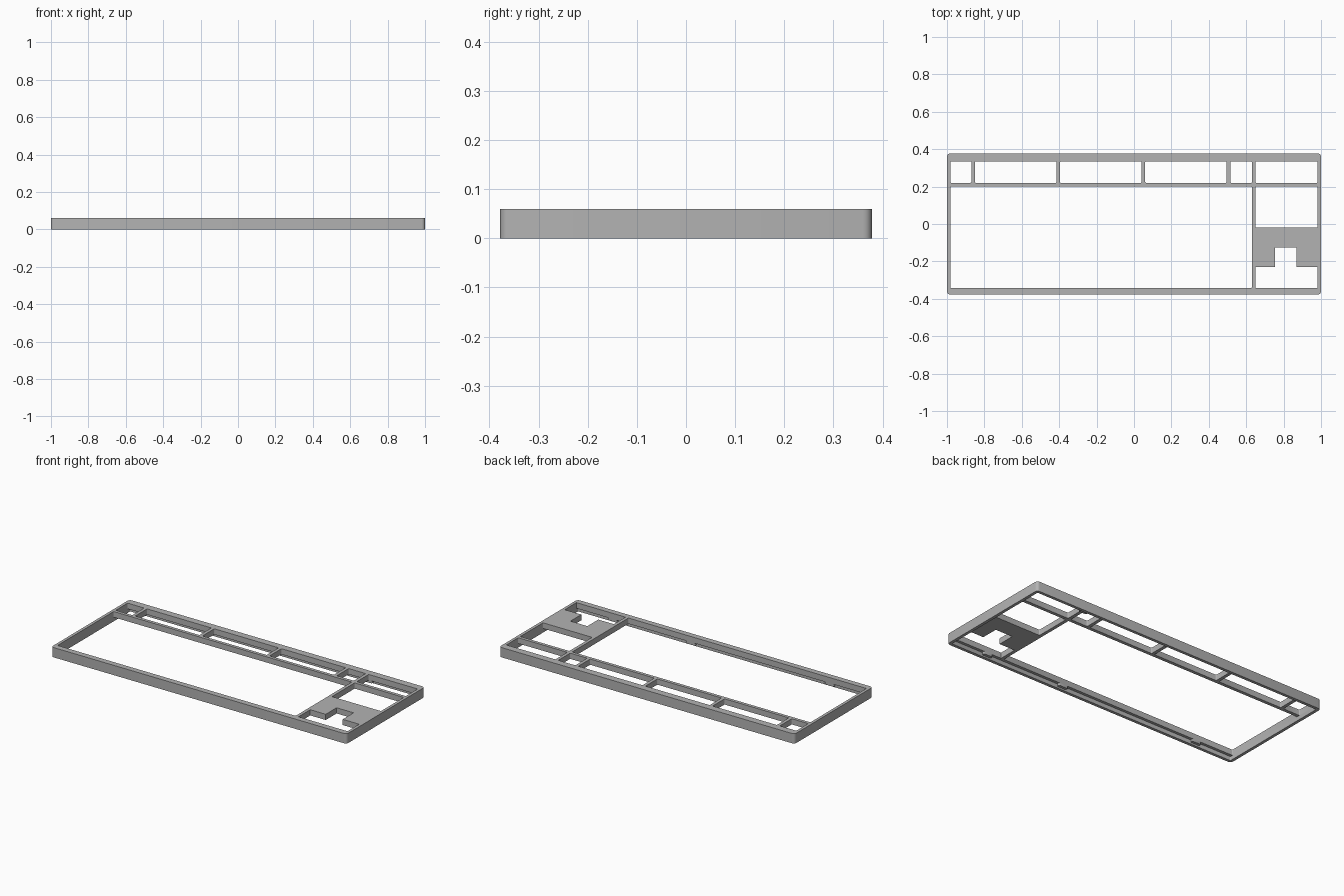
import bpy
import bmesh
import math

cube = bpy.data.objects.get("Cube")
if cube:
    bpy.data.objects.remove(cube, do_unlink=True)

HX, HY, TOP, UNDER = 1.0, 0.378, 0.06, 0.025
WALL = 0.018

grey = bpy.data.materials.new("plain grey")
grey.use_nodes = True
colour = (0.45, 0.45, 0.45, 1)
grey.diffuse_color = colour
grey.node_tree.nodes["Principled BSDF"].inputs["Base Color"].default_value = colour


def rect(x0, x1, y0, y1, r=0.005):
    """Rounded rectangle outline."""
    pts = []
    corners = [(x1 - r, y1 - r), (x0 + r, y1 - r), (x0 + r, y0 + r), (x1 - r, y0 + r)]
    for i, (cx, cy) in enumerate(corners):
        for k in range(5):
            a = math.pi / 2 * (i + k / 4)
            pts.append((cx + r * math.cos(a), cy + r * math.sin(a)))
    return pts


def slab(name, outlines, z0, z1):
    """Extrude a flat outline with holes between two heights."""
    curve = bpy.data.curves.new(name, "CURVE")
    curve.dimensions = "2D"
    curve.fill_mode = "BOTH"
    curve.extrude = (z1 - z0) / 2
    for pts in outlines:
        spline = curve.splines.new("POLY")
        spline.points.add(len(pts) - 1)
        for p, (x, y) in zip(spline.points, pts):
            p.co = (x, y, 0, 1)
        spline.use_cyclic_u = True
    temp = bpy.data.objects.new(name + " outline", curve)
    bpy.context.collection.objects.link(temp)
    deps = bpy.context.evaluated_depsgraph_get()
    mesh = bpy.data.meshes.new_from_object(temp.evaluated_get(deps))
    bpy.data.objects.remove(temp, do_unlink=True)

    bm = bmesh.new()
    bm.from_mesh(mesh)
    bmesh.ops.remove_doubles(bm, verts=bm.verts, dist=0.0001)
    bmesh.ops.translate(bm, verts=bm.verts, vec=(0, 0, (z0 + z1) / 2))
    bmesh.ops.recalc_face_normals(bm, faces=bm.faces)
    bm.to_mesh(mesh)
    bm.free()
    mesh.materials.clear()
    mesh.materials.append(grey)
    obj = bpy.data.objects.new(name, mesh)
    bpy.context.collection.objects.link(obj)
    bpy.ops.object.select_all(action="DESELECT")
    obj.select_set(True)
    bpy.context.view_layer.objects.active = obj
    bpy.ops.object.shade_smooth_by_angle(angle=math.radians(30))
    return obj


outer = rect(-HX, HX, -HY, HY, 0.018)
inner_x = HX - WALL
split_l, split_r = 0.63, 0.65      # rib beside the right-hand cluster
row_lo, row_hi = 0.22, 0.335       # back row of openings
main_hi, front = 0.2, -0.343

# Openings of the back row, separated by narrow cross ribs
edges = [-inner_x, -0.86, -0.405, 0.05, 0.505, 0.64, inner_x]
holes = []
for i, (a, b) in enumerate(zip(edges, edges[1:])):
    x0 = a if i == 0 else a + 0.01
    x1 = b if b == inner_x else b - 0.01
    holes.append(rect(x0, x1, row_lo, row_hi))

# Main opening, upper cluster opening and stepped lower opening
holes.append(rect(-inner_x, split_l, front, main_hi))
holes.append(rect(split_r, inner_x, -0.02, main_hi))
step, peak = -0.23, -0.125
holes.append([(split_r, front), (inner_x, front), (inner_x, step), (0.87, step),
              (0.87, peak), (0.755, peak), (0.755, step), (split_r, step)])

slab("top_frame", [outer] + holes, UNDER, TOP)

# Thin skirt around the hollow underside
slab("outer_wall", [outer, rect(-inner_x, inner_x, -HY + WALL, HY - WALL)], 0, UNDER)

# Small catches under the front and back lips
for i, x in enumerate((-0.73, 0.21, 0.74)):
    slab(f"front_catch_{i + 1}", [rect(x - 0.03, x + 0.03, -HY + WALL, front)], 0.01, UNDER)
slab("back_catch", [rect(0.62, 0.67, row_hi, HY - WALL)], 0.01, UNDER)
